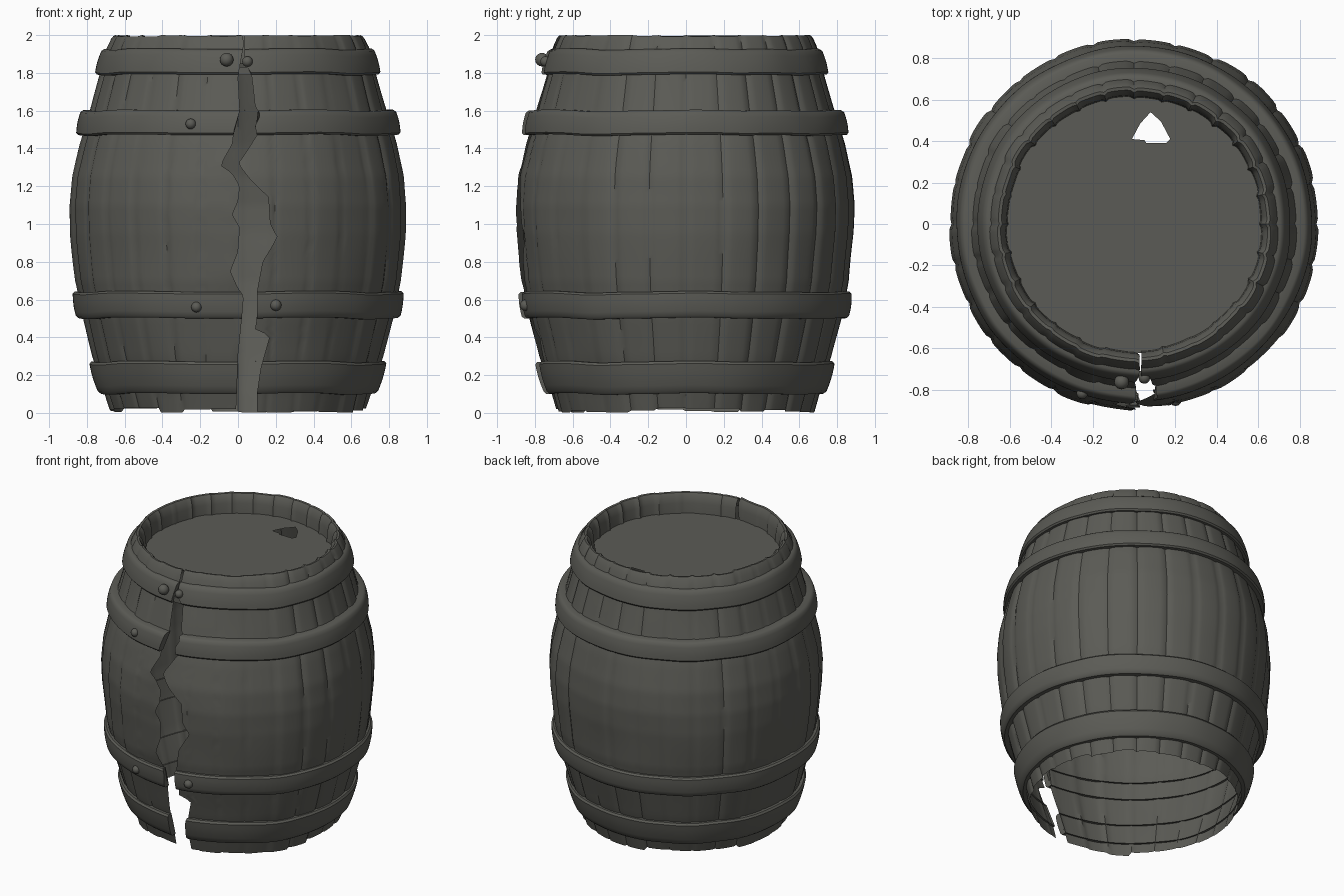
import bpy, bmesh, math, random
from mathutils import Vector, noise

if "Cube" in bpy.data.objects:
    bpy.data.objects.remove(bpy.data.objects["Cube"])

random.seed(4)
TAU = 2 * math.pi
STAVES = 28
COLS = STAVES * 8
drop = [random.uniform(0, 0.03) for _ in range(STAVES)]
bump = [random.uniform(-0.006, 0.006) for _ in range(STAVES)]

mat = bpy.data.materials.new("weathered grey")
mat.diffuse_color = (0.105, 0.105, 0.092, 1)
mat.use_nodes = True
mat.node_tree.nodes["Principled BSDF"].inputs["Base Color"].default_value = mat.diffuse_color

# body silhouette (z, radius) and the two jagged edges of the crack (z, x)
BODY = [(0, .68), (.1, .705), (.3, .77), (.5, .822), (.7, .862), (.95, .888), (1.1, .893),
        (1.25, .88), (1.42, .84), (1.6, .785), (1.78, .735), (1.92, .70), (1.97, .68)]
LEFT = [(0, -.01), (.3, 0), (.5, .02), (.62, .03), (.66, 0), (.75, -.04), (.85, 0), (.98, .01),
        (1.05, -.03), (1.12, 0), (1.2, .01), (1.27, -.03), (1.31, -.09), (1.37, -.06), (1.42, -.03),
        (1.5, -.02), (1.6, .01), (1.78, 0), (1.95, .03), (2, .025)]
RIGHT = [(0, .10), (.1, .10), (.24, .12), (.41, .17), (.44, .09), (.5, .10), (.64, .10), (.8, .13),
         (.93, .21), (1, .17), (1.15, .16), (1.17, .13), (1.24, .06), (1.32, 0), (1.36, .03),
         (1.47, .10), (1.52, .09), (1.58, .12), (1.62, .09), (1.72, .08), (1.8, .07), (1.85, .035), (2, .035)]


def lerp(table, z):
    if z <= table[0][0]:
        return table[0][1]
    for (z0, v0), (z1, v1) in zip(table, table[1:]):
        if z <= z1:
            return v0 + (v1 - v0) * (z - z0) / (z1 - z0)
    return table[-1][1]


def finish(name, bm, angle=40):
    me = bpy.data.meshes.new(name)
    bm.to_mesh(me)
    bm.free()
    me.materials.append(mat)
    ob = bpy.data.objects.new(name, me)
    bpy.context.collection.objects.link(ob)
    bpy.ops.object.select_all(action='DESELECT')
    ob.select_set(True)
    bpy.context.view_layer.objects.active = ob
    bpy.ops.object.shade_smooth_by_angle(angle=math.radians(angle))
    return ob


def cracked_ring(name, profile, staved, caps=False):
    """Sweep a (radius, z) profile round the barrel, stopping at the crack edges."""
    bm = bmesh.new()
    cols = []
    for i in range(COLS + 1):
        base = TAU * i / COLS
        col = []
        for r, z in profile:
            a_r = math.asin(lerp(RIGHT, z) / r)
            a_l = math.asin(lerp(LEFT, z) / r)
            a = base + a_r * math.exp(-base / 0.3) + a_l * math.exp(-(TAU - base) / 0.3)
            n = noise.noise(Vector((math.sin(a) * 3, math.cos(a) * 3, z * 3)))
            rr, zz = r, z
            if staved:
                s = (a % TAU) / TAU * STAVES
                k = int(s) % STAVES
                e = abs(s % 1 - 0.5) * 2
                rr += bump[k] * (1 - e ** 4) - 0.010 * e ** 8 + 0.006 * n
                zz += drop[k] * max(0, 1 - z / 0.1)
                if z > 1.95:
                    zz -= 0.3 * drop[k] * (1 - e ** 6)
            else:
                rr += 0.006 * n
                zz += 0.010 * noise.noise(Vector((math.sin(a) * 2.5, math.cos(a) * 2.5, 7)))
            rr += 0.012 * math.exp(-(TAU - base) / 0.15)   # lifted left lip
            col.append(bm.verts.new((rr * math.sin(a), -rr * math.cos(a), zz)))
        cols.append(col)
    for c0, c1 in zip(cols, cols[1:]):
        for j in range(len(profile) - 1):
            bm.faces.new((c0[j], c1[j], c1[j + 1], c0[j + 1]))
    if caps:
        bm.faces.new(cols[0])
        bm.faces.new(cols[-1][::-1])
    return finish(name, bm)


# staved shell with rolled top rim, open at the bottom
rows = 84
shell = [(lerp(BODY, 1.96 * i / rows), 1.96 * i / rows) for i in range(rows + 1)]
shell += [(.672, 1.985), (.66, 2.0), (.645, 1.998), (.63, 1.975), (.62, 1.93), (.615, 1.85)]
cracked_ring("stave_shell", shell, True)

# four hoops: bottom z, top z, bottom radius, top radius
for name, z0, z1, r0, r1 in [("bottom_hoop", .10, .27, .737, .788), ("lower_hoop", .50, .64, .858, .876),
                             ("upper_hoop", 1.47, 1.60, .858, .832), ("top_hoop", 1.79, 1.925, .757, .718)]:
    prof = [(lerp(BODY, z0) - .015, z0), (r0 - .01, z0)]
    for t in (.08, .25, .42, .58, .75, .92):
        prof.append((r0 + (r1 - r0) * t + 0.006 * math.sin(math.pi * t), z0 + (z1 - z0) * t))
    prof += [(r1 - .012, z1), (lerp(BODY, z1) - .015, z1)]
    cracked_ring(name, prof, False, True)

# sunken lid with a triangular hole
bm = bmesh.new()
outer = [(.625 * math.cos(TAU * i / 64), .625 * math.sin(TAU * i / 64)) for i in range(64)]
hole = [(-.01, .41), (.03, .485), (.08, .54), (.13, .495), (.175, .41), (.155, .39), (.06, .39), (.05, .405)]
edges = []
for loop in (outer, hole):
    vs = [bm.verts.new((x, y, 1.86)) for x, y in loop]
    edges += [bm.edges.new((vs[i - 1], vs[i])) for i in range(len(vs))]
bmesh.ops.triangle_fill(bm, use_beauty=True, edges=edges, normal=(0, 0, 1))
finish("lid", bm)

# rivets on the hoops beside the crack: x, z, distance from axis, radius
for i, (x, z, r, s) in enumerate([(-.06, 1.87, .765, .036), (-.25, 1.53, .855, .028), (-.22, .56, .872, .028),
                                  (.2, .57, .872, .03), (.05, 1.86, .745, .028)]):
    bm = bmesh.new()
    bmesh.ops.create_uvsphere(bm, u_segments=12, v_segments=8, radius=s)
    y = -math.sqrt(r * r - x * x)
    bmesh.ops.translate(bm, verts=bm.verts, vec=(x, y, z))
    finish(f"rivet_{i + 1}", bm)

# broken splinter bridging the crack under the rim
bm = bmesh.new()
bmesh.ops.create_cube(bm, size=1)
bmesh.ops.scale(bm, verts=bm.verts, vec=(.07, .03, .04))
bmesh.ops.translate(bm, verts=bm.verts, vec=(.035, -.725, 1.81))
finish("splinter", bm)
